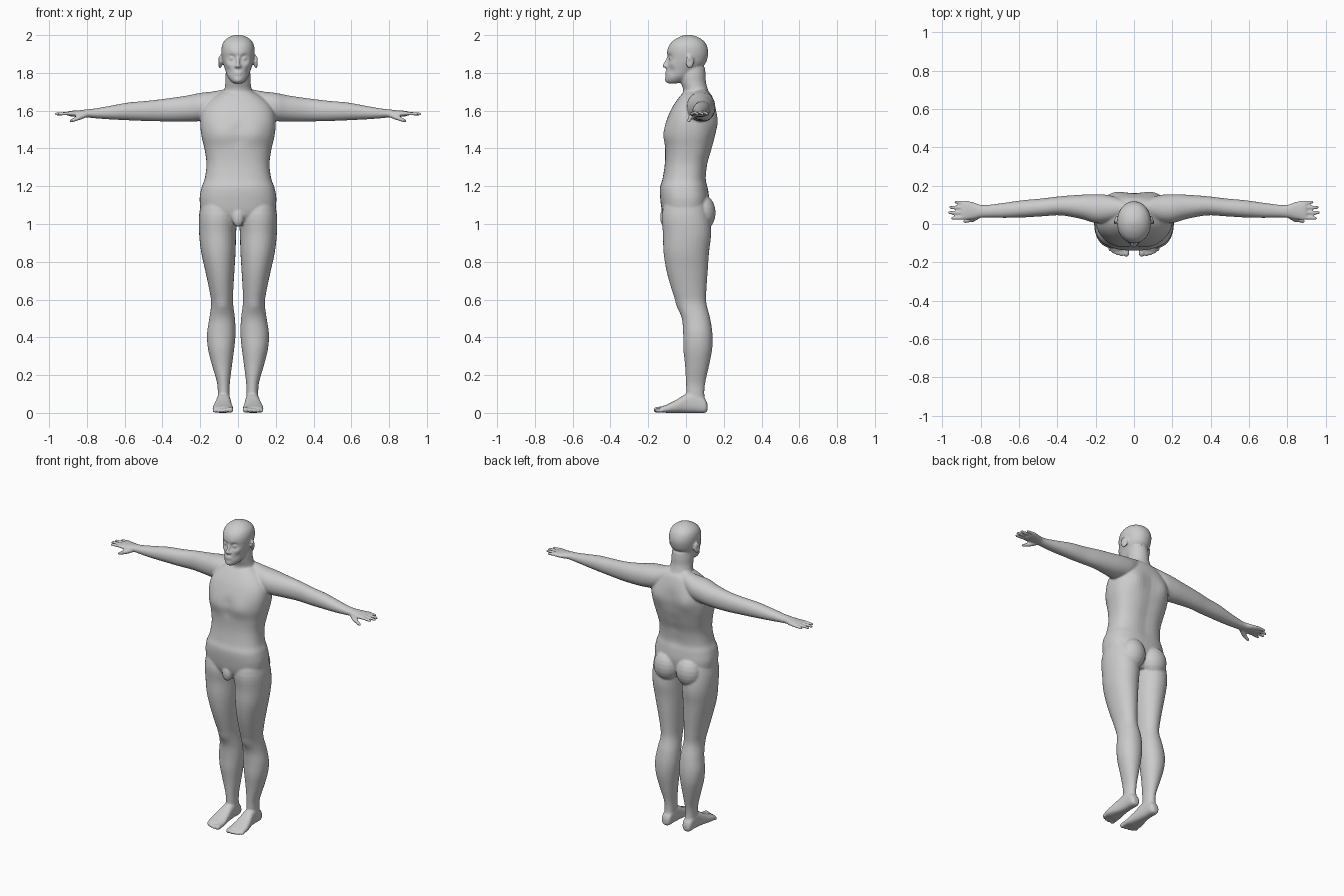
import bpy, math
from mathutils import Vector, Matrix

verts, faces = [], []


def skin(loops):
    """Add a closed tube through equal-length loops of points."""
    n, base = len(loops[0]), len(verts)
    for loop in loops:
        verts.extend(loop)
    for i in range(len(loops) - 1):
        for k in range(n):
            a, b = base + i * n + k, base + i * n + (k + 1) % n
            faces.append((a, b, b + n, a + n))
    faces.append(tuple(range(base + n - 1, base - 1, -1)))
    faces.append(tuple(range(len(verts) - n, len(verts))))


def loft(rings, axis, side=1, power=2.3, segs=32, steps=4):
    """Skin through rings (t, a0, a1, b0, b1), smoothly interpolated along the axis."""
    dense = []
    for i in range(len(rings) - 1):
        p0, p1, p2, p3 = (rings[max(0, min(len(rings) - 1, i + k))] for k in (-1, 0, 1, 2))
        for s in range(steps):
            u = s / steps
            dense.append([b + 0.5 * u * (c - a + u * (2*a - 5*b + 4*c - d + u * (3*(b - c) + d - a)))
                          for a, b, c, d in zip(p0, p1, p2, p3)])
    dense.append(rings[-1])
    loops = []
    for t, a0, a1, b0, b1 in dense:
        loop = []
        for k in range(segs):
            w = side * 2 * math.pi * k / segs
            c, s = math.cos(w), math.sin(w)
            a = (a0 + a1) / 2 + (a1 - a0) / 2 * math.copysign(abs(c) ** (2 / power), c)
            b = (b0 + b1) / 2 + (b1 - b0) / 2 * math.copysign(abs(s) ** (2 / power), s)
            x, y, z = {0: (t, a, b), 1: (a, t, b), 2: (a, b, t)}[axis]
            loop.append(Vector((x * side, y, z)))
        loops.append(loop)
    skin(loops if axis != 1 else loops[::-1])


def lathe(profile, matrix, segs=16):
    """Revolve (radius, height) points around the matrix's z axis."""
    skin([[matrix @ Vector((r * math.cos(2 * math.pi * k / segs), r * math.sin(2 * math.pi * k / segs), h))
           for k in range(segs)] for r, h in profile])


def ball(c, r, side=1, turn=0):
    r = (r, r, r) if isinstance(r, float) else r
    m = (Matrix.Translation((c[0] * side, c[1], c[2])) @ Matrix.Rotation(turn * side, 4, 'Z')
         @ Matrix.Diagonal((*r, 1)))
    arc = [math.radians(a) for a in range(-85, 86, 17)]
    lathe([(math.cos(a), math.sin(a)) for a in arc], m, 24)


def rod(p, q, r0, r1, side=1):
    """Round-ended tapered rod between two points."""
    p, q = Vector((p[0] * side, *p[1:])), Vector((q[0] * side, *q[1:]))
    m = Matrix.Translation(p) @ (q - p).to_track_quat('Z', 'Y').to_matrix().to_4x4()
    arc = [math.radians(a) for a in (5, 30, 60, 90)]
    lathe([(r0 * math.sin(a), -r0 * math.cos(a)) for a in arc]
          + [(r1 * math.sin(a), (q - p).length + r1 * math.cos(a)) for a in reversed(arc)], m, 12)


def bump(c, r, push, start=0):
    """Soft sculpting push around a point, on vertices added since start."""
    c, push = Vector(c), Vector(push)
    for v in verts[start:]:
        if abs(v.z - c.z) < 2.5 * r:
            v += push * math.exp(-(v - c).length_squared / r ** 2)


def sym(rows):
    """Rings (t, half width, front, back) centred on x = 0."""
    return [(t, -w, w, f, b) for t, w, f, b in rows]


# Head and jaw
loft(sym([(1.744, .02, -.092, -.05), (1.755, .036, -.106, -.01), (1.78, .055, -.107, .03),
          (1.82, .069, -.103, .075), (1.85, .079, -.1, .103), (1.88, .085, -.098, .114),
          (1.91, .088, -.1, .118), (1.94, .086, -.092, .112), (1.965, .076, -.074, .098),
          (1.985, .055, -.046, .072), (1.996, .032, -.02, .045), (2.002, .008, .002, .02)]),
     2, power=2.1, segs=48)
for s in (1, -1):
    bump((s * .033, -.092, 1.876), .019, (0, .017, 0))
    bump((s * .028, -.1, 1.899), .014, (0, -.004, 0))
    bump((s * .055, -.075, 1.848), .018, (s * .003, -.004, 0))
    bump((s * .055, -.08, 1.81), .02, (-s * .004, .004, 0))
bump((0, -.105, 1.762), .016, (0, -.005, 0))

# Eyes, nose, lips and ears
rod((0, -.094, 1.882), (0, -.117, 1.836), .007, .0085)
for z, y in ((1.803, -.103), (1.792, -.102)):
    ball((0, y, z), (.023, .009, .005))
for s in (1, -1):
    ball((.032, -.077, 1.876), .014, s)
    ball((.011, -.106, 1.835), (.008, .011, .008), s)
    ears = len(verts)
    ball((.095, .02, 1.858), (.009, .024, .035), s, .35)
    bump((s * .105, .016, 1.86), .012, (-s * .007, 0, 0), ears)

# Neck
loft(sym([(1.62, .1, -.03, .14), (1.67, .088, -.025, .135), (1.71, .073, -.015, .117),
          (1.75, .067, -.028, .106), (1.79, .066, -.035, .104), (1.83, .06, -.03, .1)]), 2, power=2)

# Torso with chest, shoulder blades and spine groove
start = len(verts)
loft(sym([(.995, .06, -.09, .08), (1.05, .18, -.122, .11), (1.12, .203, -.135, .123),
          (1.19, .194, -.138, .116), (1.24, .176, -.124, .108), (1.32, .167, -.112, .117),
          (1.4, .178, -.111, .14), (1.47, .194, -.116, .156), (1.54, .2, -.105, .163),
          (1.6, .19, -.082, .16), (1.65, .155, -.052, .148), (1.69, .1, -.02, .13),
          (1.712, .05, .01, .1)]), 2, power=2.5, segs=48)
for s in (1, -1):
    bump((s * .09, -.11, 1.48), .06, (0, -.009, 0), start)
    bump((s * .11, .155, 1.54), .06, (0, .014, 0), start)
for z in (1.25, 1.33, 1.41, 1.49, 1.57):
    bump((0, .13, z), .045, (0, -.007, 0), start)
for z in (1.44, 1.5):
    bump((0, -.115, z), .03, (0, .005, 0), start)
ball((0, -.113, 1.035), (.032, .024, .05))

for s in (1, -1):
    # Buttocks
    ball((.082, .087, 1.06), (.082, .07, .095), s)

    # Legs
    start = len(verts)
    loft([(1.16, .03, .185, -.1, .09), (1.05, .006, .206, -.128, .122), (.95, .01, .206, -.122, .133),
          (.85, .013, .195, -.119, .122), (.75, .019, .173, -.103, .115), (.65, .025, .152, -.075, .108),
          (.58, .026, .142, -.05, .108), (.5, .016, .152, -.022, .128), (.42, .013, .164, -.015, .14),
          (.34, .02, .159, -.014, .139), (.25, .032, .137, -.005, .122), (.16, .043, .111, 0, .102),
          (.1, .044, .107, .002, .097), (.05, .045, .106, .01, .105)], 2, s, 2.1)
    bump((s * .084, -.05, .56), .035, (0, -.006, 0), start)

    # Feet and toes
    loft([(.114, .06, .092, .012, .045), (.1, .046, .106, 0, .075), (.05, .042, .11, 0, .11),
          (0, .038, .115, 0, .1), (-.05, .032, .127, 0, .07), (-.1, .025, .135, 0, .045),
          (-.135, .03, .128, .004, .032)], 1, s, 2.6)
    for x, y, r in ((.04, -.156, .016), (.066, -.157, .012), (.087, -.152, .0115),
                    (.106, -.144, .011), (.123, -.132, .011)):
        rod((x, -.1, .022), (x, y, r), r, r, s)

    # Shoulders, arms and palms
    loft([(.05, .04, .125, 1.6, 1.718), (.13, .01, .15, 1.56, 1.702), (.2, .005, .155, 1.545, 1.694),
          (.27, .025, .153, 1.542, 1.68), (.38, .045, .145, 1.543, 1.664), (.48, .04, .133, 1.545, 1.652),
          (.58, .034, .124, 1.549, 1.643), (.68, .032, .11, 1.554, 1.625), (.76, .034, .1, 1.56, 1.611),
          (.8, .033, .1, 1.564, 1.607), (.84, .026, .114, 1.566, 1.602), (.885, .02, .124, 1.57, 1.599),
          (.9, .024, .12, 1.575, 1.595)], 0, s, 2.1)

    # Fingers and thumb
    for y0, y1, tip in ((.034, .03, .948), (.06, .059, .964), (.086, .087, .958), (.11, .114, .928)):
        rod((.88, y0, 1.586), (tip, y1, 1.582), .0105, .0085, s)
    rod((.805, .045, 1.578), (.845, .022, 1.562), .014, .014, s)
    rod((.845, .022, 1.562), (.885, .014, 1.545), .013, .009, s)

# Fuse everything into one smooth skin
mesh = bpy.data.meshes.new("body")
mesh.from_pydata(verts, [], faces)
body = bpy.data.objects.new("body", mesh)
bpy.context.collection.objects.link(body)
fuse = body.modifiers.new("fuse", 'REMESH')
fuse.mode = 'VOXEL'
fuse.voxel_size = .006
fuse.use_smooth_shade = True
soften = body.modifiers.new("soften", 'SMOOTH')
soften.factor = .5
soften.iterations = 4
